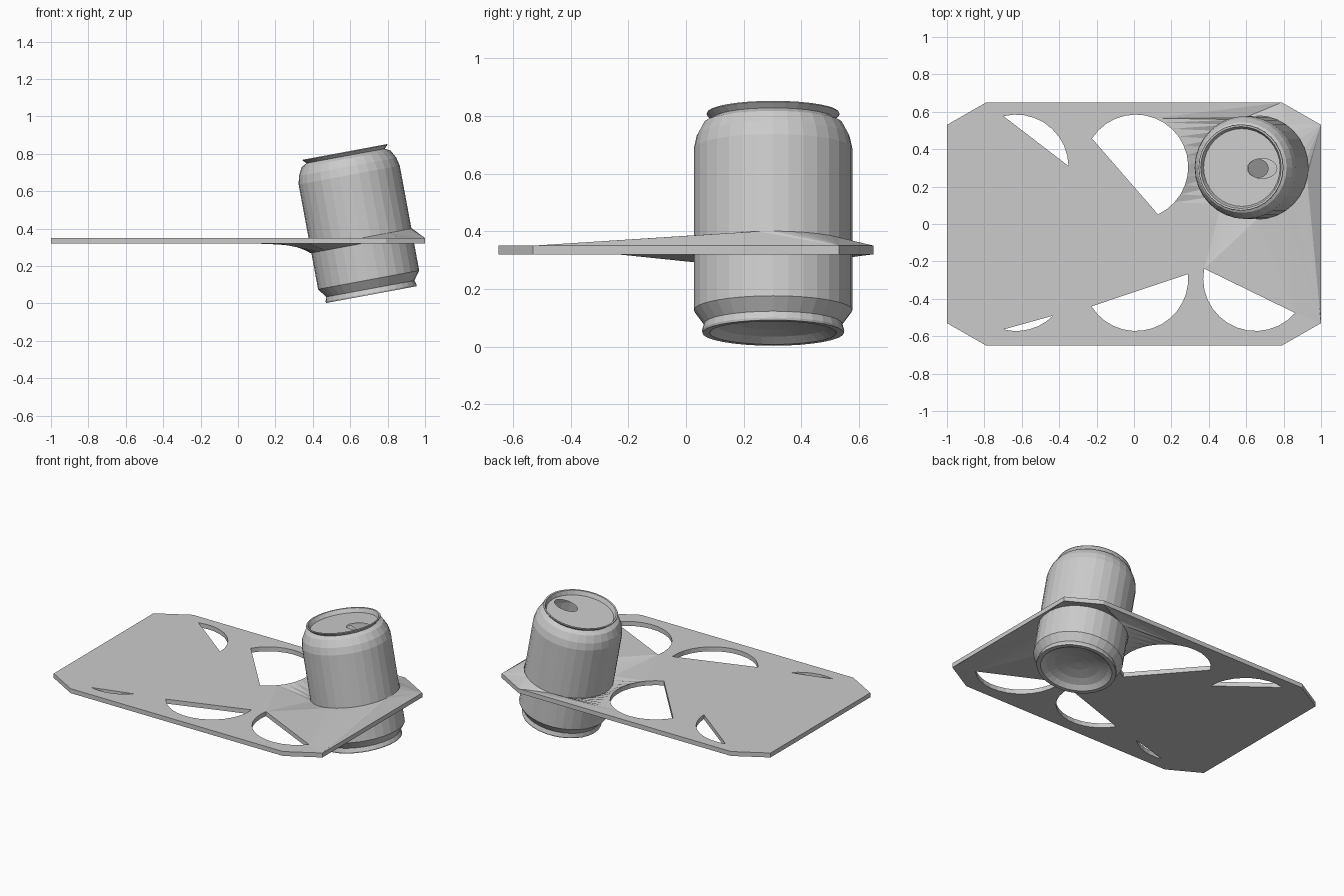
import bpy, bmesh, math
from mathutils import Matrix, Vector

if "Cube" in bpy.data.objects:
    bpy.data.objects.remove(bpy.data.objects["Cube"])

TILT = math.radians(10.5)
SLOPE = math.tan(TILT)
CAN = Matrix.Translation((0.713, 0.302, 0.0475)) @ Matrix.Rotation(-TILT, 4, 'Y')
SIDES = 32


def finish(bm, name, matrix=None):
    if matrix:
        bm.transform(matrix)
    mesh = bpy.data.meshes.new(name)
    bm.to_mesh(mesh)
    bm.free()
    obj = bpy.data.objects.new(name, mesh)
    bpy.context.collection.objects.link(obj)
    return obj


def loop(bm, pts):
    vs = [bm.verts.new(p) for p in pts]
    es = [bm.edges.new((vs[i - 1], vs[i])) for i in range(len(vs))]
    return vs, es


def arc(cx, cy, rx, ry, a0, a1, n, z=0.0):
    return [(cx + rx * math.cos(math.radians(a0 + (a1 - a0) * i / n)),
             cy + ry * math.sin(math.radians(a0 + (a1 - a0) * i / n)), z)
            for i in range(n + 1)]


def circle(cx, cy, rx, ry, n, z=0.0):
    return arc(cx, cy, rx, ry, 0, 360, n, z)[:-1]


# Carrier sheet: clipped rectangle with five part-round openings and a can hole
bm = bmesh.new()
outline = [(-1, -0.53), (-0.79, -0.65), (0.79, -0.65), (1, -0.53),
           (1, 0.53), (0.79, 0.65), (-0.79, 0.65), (-1, 0.53)]
edges = loop(bm, [(x, y, 0.32) for x, y in outline])[1]
openings = [(-0.63, 0.305, 1, 104), (0.01, 0.305, -65, 147),
            (0.01, -0.292, 212, 365), (-0.63, -0.292, 256, 315),
            (0.65, -0.292, 169, 319)]
for cx, cy, a0, a1 in openings:
    n = max(6, round((a1 - a0) / 11.25))
    edges += loop(bm, arc(cx, cy, 0.28, 0.28, a0, a1, n, 0.32))[1]
ring, ring_edges = loop(bm, circle(0.659, 0.302, 0.272, 0.277, SIDES, 0.32))
edges += ring_edges
bmesh.ops.triangle_fill(bm, use_beauty=True, edges=edges, normal=(0, 0, 1))
# the edge of the can hole follows the tilt of the can
for v in ring:
    v.co.z += SLOPE * (v.co.x - 0.659)
ext = bmesh.ops.extrude_face_region(bm, geom=bm.faces[:], use_keep_orig=True)
for v in ext['geom']:
    if isinstance(v, bmesh.types.BMVert):
        v.co.z += 0.03
bmesh.ops.recalc_face_normals(bm, faces=bm.faces[:])
finish(bm, "carrier_sheet")

# Can body: revolved profile from domed base up to the rim and the lid edge
profile = [(0.07, 0.048), (0.14, 0.038), (0.19, 0.022), (0.212, 0.006),
           (0.22, 0.0), (0.245, 0.0), (0.247, 0.008), (0.24, 0.032),
           (0.275, 0.08), (0.275, 0.65), (0.265, 0.695), (0.242, 0.738),
           (0.213, 0.754), (0.231, 0.772), (0.229, 0.776), (0.219, 0.775),
           (0.208, 0.748)]
bm = bmesh.new()
rings = [[bm.verts.new(p) for p in circle(0, 0, r, r, SIDES, h)]
         for r, h in profile]
for low, high in zip(rings, rings[1:]):
    for i in range(SIDES):
        bm.faces.new((low[i - 1], low[i], high[i], high[i - 1]))
tip = bm.verts.new((0, 0, 0.052))
for i in range(SIDES):
    bm.faces.new((rings[0][i], rings[0][i - 1], tip))
finish(bm, "can_body", CAN)

# Lid: recessed disc with an oval mouth
bm = bmesh.new()
edges = loop(bm, circle(0, 0, 0.208, 0.208, SIDES, 0.748))[1]
edges += loop(bm, circle(0.11, -0.005, 0.08, 0.053, 20, 0.748))[1]
bmesh.ops.triangle_fill(bm, use_beauty=True, edges=edges, normal=(0, 0, 1))
finish(bm, "can_lid", CAN)

# Opened flap hanging into the can below the mouth
bm = bmesh.new()
vs, _ = loop(bm, circle(0.078, 0, 0.078, 0.05, 20))
bm.faces.new(vs)
hinge = Matrix.Translation((0.032, -0.005, 0.747)) @ Matrix.Rotation(math.radians(55), 4, 'Y')
finish(bm, "mouth_flap", CAN @ hinge)
